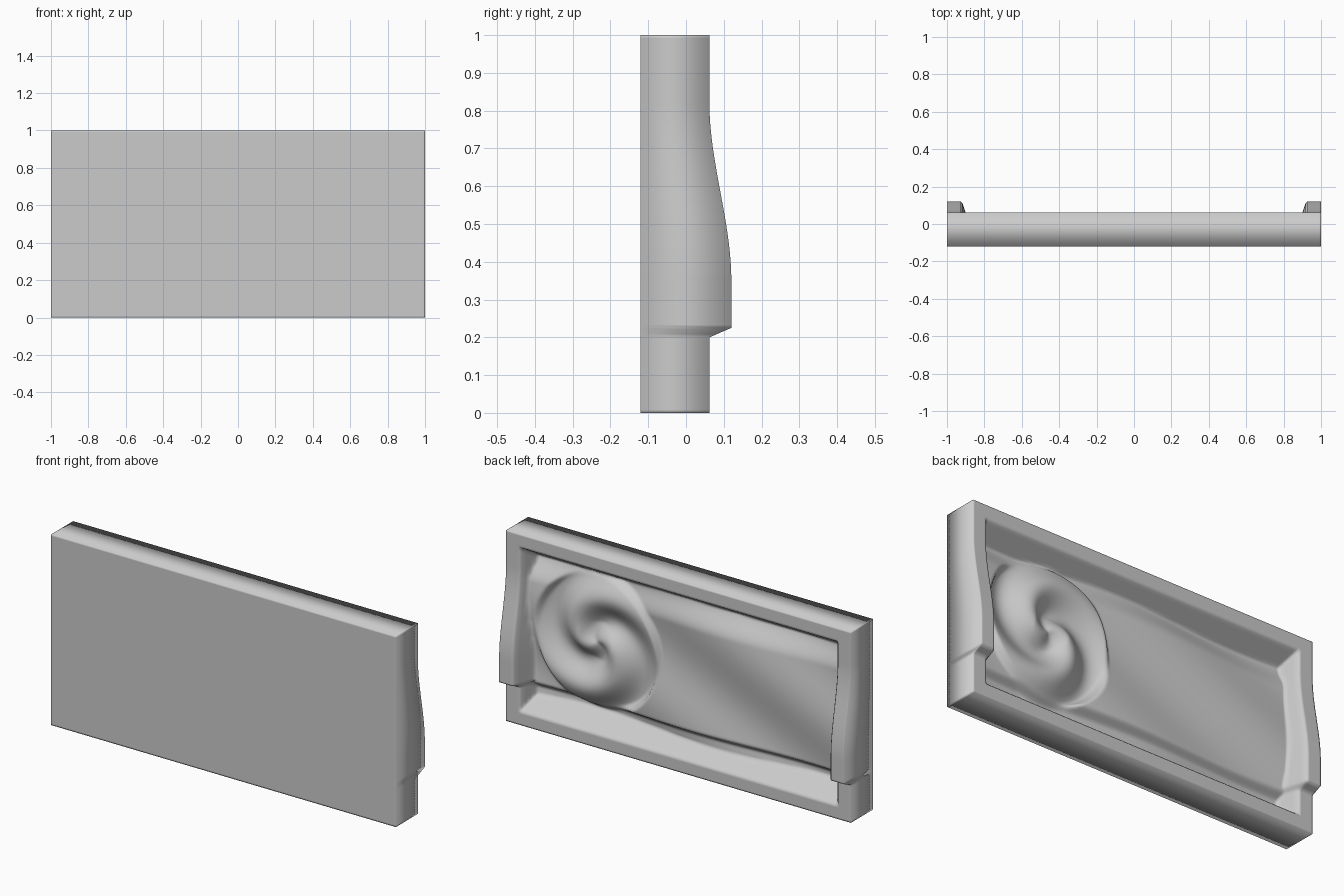
import bpy, bmesh, math

if "Cube" in bpy.data.objects:
    bpy.data.objects.remove(bpy.data.objects["Cube"])

NX, NZ = 240, 120          # relief resolution
FRONT, RIM = -0.12, 0.062  # front plane and frame height (y)


def smooth(a, b, v):
    t = max(0.0, min(1.0, (v - a) / (b - a)))
    return t * t * (3 - 2 * t)


def lug(z):
    # side frame profile: sharp step at the bottom, soft curve to the top
    step = max(0.0, min(1.0, (z - 0.2) / 0.025))
    return RIM + 0.058 * step * (1 - smooth(0.35, 0.82, z))


def floor(x, z):
    # groove along the frame, rising to a field of gentle diagonal waves
    rise = smooth(0.17, 0.215, z) * smooth(0.12, 0.26, 1 - z)
    base = -0.04 + 0.045 * rise
    base += 0.015 * math.sin(10 * (z - 0.47 * x - 0.68))
    # round two-armed swirl
    dx, dz = x - 0.51, z - 0.52
    r = math.hypot(dx, dz)
    arms = math.sin(2 * math.atan2(dz, -dx) + 20 * r) * min(1, r / 0.1)
    swirl = 0.003 - 0.012 * smooth(0.2, 0.35, r) + 0.03 * arms
    k = 1 - smooth(0.335, 0.37, r)
    return base + (swirl - base) * k


def height(x, z):
    # frame walls sloping down to the recessed floor
    side = lug(z) - max(0, 1 - abs(x) - 0.08) * 3
    top = RIM - max(0, 1 - z - 0.07) * 1.6
    bottom = RIM - max(0, z - 0.07) * 1.5
    return max(floor(x, z), side, top, bottom)


bm = bmesh.new()


def sheet(depth):
    # grid of quads over the panel, with y given by a function of x and z
    g = [[bm.verts.new((-1 + 2 * i / NX, depth(-1 + 2 * i / NX, j / NZ), j / NZ))
          for j in range(NZ + 1)] for i in range(NX + 1)]
    for i in range(NX):
        for j in range(NZ):
            bm.faces.new((g[i][j], g[i][j + 1], g[i + 1][j + 1], g[i + 1][j]))
    return g


def border(g):
    return ([g[i][0] for i in range(NX)] + [g[NX][j] for j in range(NZ)]
            + [g[i][NZ] for i in range(NX, 0, -1)] + [g[0][j] for j in range(NZ, 0, -1)])


# carved back, flat front, and the four edges joining them
p = border(sheet(height))
q = border(sheet(lambda x, z: FRONT))
for k in range(len(p)):
    bm.faces.new((p[k - 1], p[k], q[k], q[k - 1]))
bmesh.ops.recalc_face_normals(bm, faces=bm.faces)
for f in bm.faces:
    f.smooth = True

me = bpy.data.meshes.new("relief_panel")
bm.to_mesh(me)
bm.free()
mat = bpy.data.materials.new("plain_grey")
mat.diffuse_color = (0.6, 0.6, 0.6, 1)
mat.use_nodes = True
mat.node_tree.nodes["Principled BSDF"].inputs["Base Color"].default_value = mat.diffuse_color
me.materials.append(mat)
panel = bpy.data.objects.new("relief_panel", me)
bpy.context.collection.objects.link(panel)
